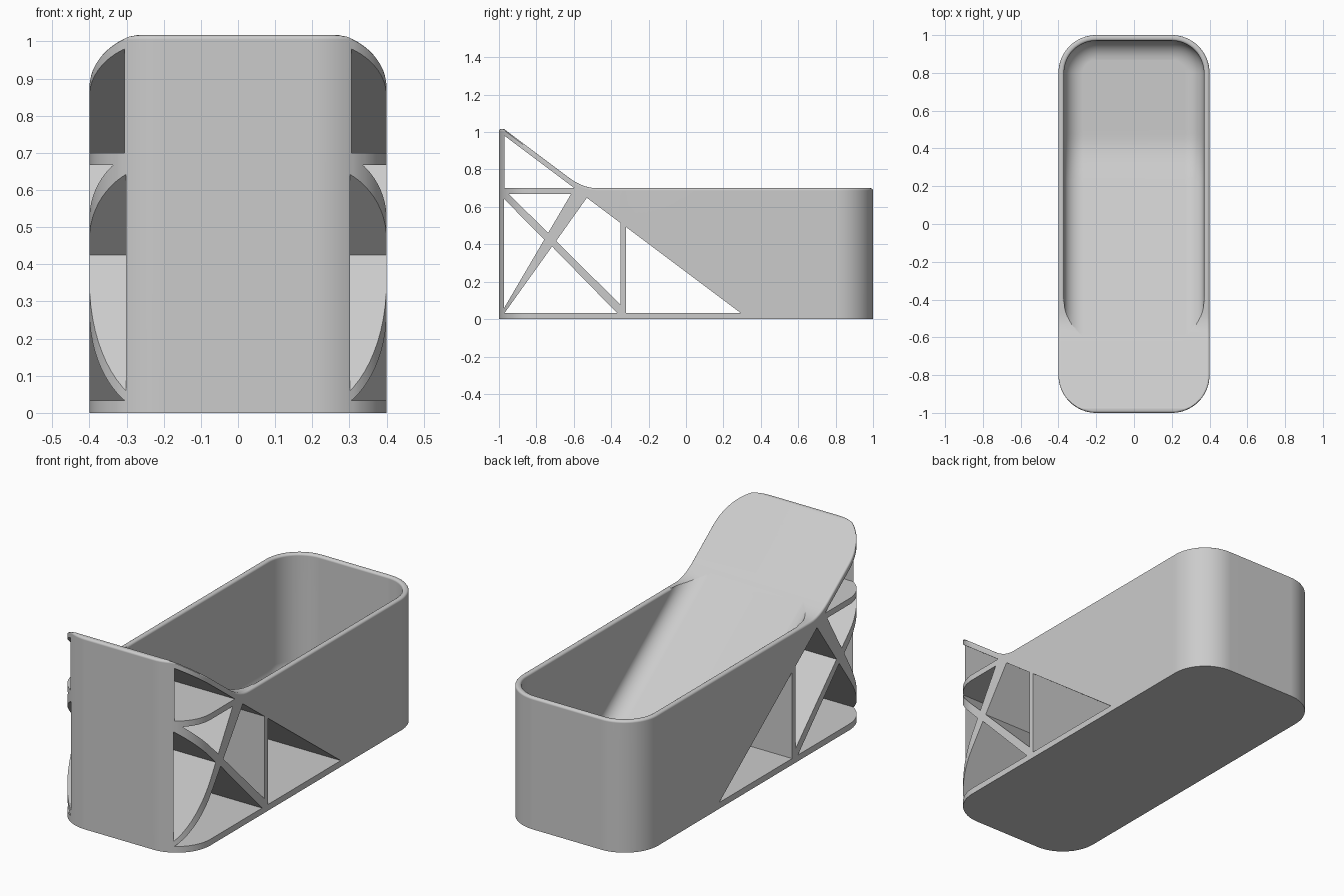
import bpy
import bmesh
from math import sin, cos, pi

default = bpy.data.objects.get("Cube")
if default:
    bpy.data.objects.remove(default, do_unlink=True)

SLOPE, WALL, RIM, FILLET = 0.75, 0.03, 0.012, 0.1

grey = bpy.data.materials.new("light_grey")
grey.use_nodes = True
grey.diffuse_color = (0.6, 0.6, 0.6, 1)
grey.node_tree.nodes["Principled BSDF"].inputs["Base Color"].default_value = (0.6, 0.6, 0.6, 1)


def slide(y, y0, w, base):
    """Level at base, rising towards the front from y0, with a soft bend."""
    t = y0 - y
    if t <= -w:
        return base
    if t >= w:
        return base + SLOPE * t
    return base + SLOPE * (t + w) ** 2 / (4 * w)


def top(y):
    return min(slide(y, -0.551, 0.075, 0.7), 1.017)


def floor(y):
    return slide(y, 0.346, 0.12, WALL)


def right_side(inset, front_arc):
    """Half of the rounded plan outline, front to back."""
    r, n = 0.2 - inset, 16
    pts = []
    if front_arc:
        pts += [(0.2 + r * sin(a), -0.8 - r * cos(a)) for a in (pi / 2 * i / n for i in range(n))]
    pts += [(0.2 + r, -0.8 + 1.6 * i / 64) for i in range(64)]
    pts += [(0.2 + r * cos(a), 0.8 + r * sin(a)) for a in (pi / 2 * i / n for i in range(n + 1))]
    return pts


def finish(name, bm):
    bmesh.ops.recalc_face_normals(bm, faces=bm.faces)
    mesh = bpy.data.meshes.new(name)
    bm.to_mesh(mesh)
    bm.free()
    mesh.materials.append(grey)
    obj = bpy.data.objects.new(name, mesh)
    bpy.context.collection.objects.link(obj)
    return obj


def loft(name, levels, front_arc):
    """Closed body through (inset, height function) levels, capped in strips."""
    bm = bmesh.new()
    rings = []
    for inset, height in levels:
        half = right_side(inset, front_arc)
        ring = [bm.verts.new((x, y, height(y))) for x, y in half]
        ring += [bm.verts.new((-x, y, height(y))) for x, y in reversed(half)]
        rings.append(ring)
    n = len(rings[0])
    for a, b in zip(rings, rings[1:]):
        for i in range(n):
            j = (i + 1) % n
            bm.faces.new((a[i], a[j], b[j], b[i]))
    for ring in (rings[0], rings[-1]):
        for i in range(n // 2 - 1):
            bm.faces.new((ring[i], ring[i + 1], ring[n - 2 - i], ring[n - 1 - i]))
    return finish(name, bm)


def prism(name, outline):
    """Side outline of (y, z) points pushed through the full width."""
    bm = bmesh.new()
    face = bm.faces.new([bm.verts.new((-0.6, y, z)) for y, z in outline])
    new = bmesh.ops.extrude_face_region(bm, geom=[face])["geom"]
    bmesh.ops.translate(bm, vec=(1.2, 0, 0), verts=[v for v in new if isinstance(v, bmesh.types.BMVert)])
    return finish(name, bm)


# Outer body with a rounded top edge
steps = [pi / 2 * i / 4 for i in range(5)]
levels = [(0, lambda y: 0)]
levels += [(RIM * (1 - cos(a)), lambda y, a=a: top(y) - RIM * (1 - sin(a))) for a in steps]
bin_body = loft("bin_body", levels, True)

# Cavity: filleted floor and ramp, straight walls, flared rim
levels = []
for i in range(9):
    a = pi / 2 * (8 - i) / 8
    levels.append((WALL + FILLET * (1 - cos(a)), lambda y, a=a: floor(y) + FILLET * (1 - sin(a))))
for a in steps:
    levels.append((WALL - RIM * (1 - cos(a)),
                   lambda y, a=a: max(top(y) - RIM * (1 - sin(a)), floor(y) + FILLET + 0.001 * (1 + a))))
levels.append((WALL - RIM, lambda y: 1.3))
cutters = [loft("cavity_cutter", levels, False)]

# Openings between the braces under the ramp
openings = [
    [(-0.97, 0.98), (-0.97, 0.70), (-0.597, 0.70)],
    [(-0.947, 0.668), (-0.615, 0.668), (-0.737, 0.461)],
    [(-0.972, 0.642), (-0.972, 0.06), (-0.758, 0.425)],
    [(-0.97, 0.033), (-0.369, 0.033), (-0.716, 0.388)],
    [(-0.53, 0.649), (-0.349, 0.513), (-0.349, 0.075), (-0.694, 0.418)],
    [(-0.32, 0.492), (-0.32, 0.033), (0.292, 0.033)],
]
cutters += [prism("brace_opening_cutter", o) for o in openings]

for cutter in cutters:
    cutter.hide_render = True
    mod = bin_body.modifiers.new("cut", 'BOOLEAN')
    mod.operation = 'DIFFERENCE'
    mod.solver = 'EXACT'
    mod.object = cutter

# Bake the cuts and drop the helpers
bpy.context.view_layer.update()
result = bpy.data.meshes.new_from_object(bin_body.evaluated_get(bpy.context.evaluated_depsgraph_get()))
bin_body.modifiers.clear()
bin_body.data = result
for cutter in cutters:
    bpy.data.objects.remove(cutter, do_unlink=True)
result.materials.clear()
result.materials.append(grey)
for poly in result.polygons:
    poly.material_index = 0

# Smooth shading with crisp edges
bpy.ops.object.select_all(action='DESELECT')
bin_body.select_set(True)
bpy.context.view_layer.objects.active = bin_body
bpy.ops.object.shade_smooth_by_angle(angle=pi / 6)
weighted = bin_body.modifiers.new("even_normals", 'WEIGHTED_NORMAL')
weighted.keep_sharp = True
